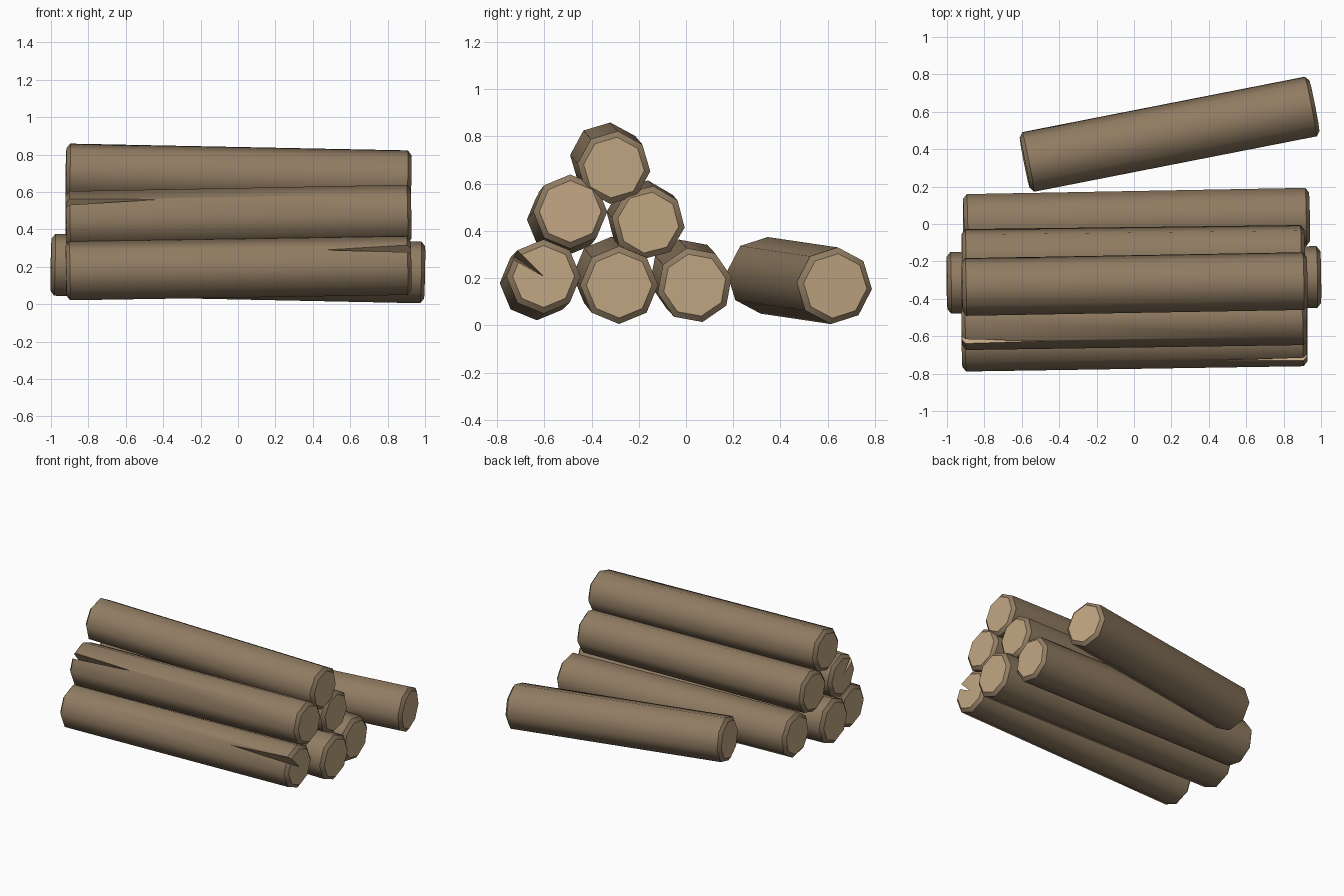
import bpy, bmesh, math
from mathutils import Vector

if "Cube" in bpy.data.objects:
    bpy.data.objects.remove(bpy.data.objects["Cube"])


def material(name, rgb):
    m = bpy.data.materials.new(name)
    m.diffuse_color = (*rgb, 1)
    m.use_nodes = True
    m.node_tree.nodes["Principled BSDF"].inputs["Base Color"].default_value = m.diffuse_color
    return m


BARK = material("brown bark", (0.28, 0.20, 0.122))
CUT = material("pale cut wood", (0.54, 0.385, 0.225))


def new_object(name, bm):
    bmesh.ops.recalc_face_normals(bm, faces=bm.faces)
    mesh = bpy.data.meshes.new(name)
    bm.to_mesh(mesh)
    bm.free()
    mesh.materials.append(BARK)
    mesh.materials.append(CUT)
    ob = bpy.data.objects.new(name, mesh)
    bpy.context.collection.objects.link(ob)
    return ob


def axes(a, b):
    d = (b - a).normalized()
    u = Vector((-d.y, d.x, 0)).normalized()
    return d, u, d.cross(u)


# eight-sided log with chamfered ends and pale end caps
def make_log(name, a, b, r, turn):
    a, b = Vector(a), Vector(b)
    d, u, v = axes(a, b)
    bm = bmesh.new()
    rings = []
    for c, rad in ((a, r - 0.026), (a + d * 0.02, r), (b - d * 0.02, r), (b, r - 0.026)):
        ring = []
        for i in range(8):
            t = math.radians(turn + 45 * i)
            ring.append(bm.verts.new(c + rad * (u * math.cos(t) + v * math.sin(t))))
        rings.append(ring)
    for p, q in zip(rings, rings[1:]):
        for i in range(8):
            j = (i + 1) % 8
            bm.faces.new((p[i], p[j], q[j], q[i]))
    for ring in (rings[0], rings[-1]):
        bm.faces.new(ring).material_index = 1
    return new_object(name, bm)


# drying split: a wedge cut that narrows to a point along the log
def cut_split(log, end, other, r, angle, length=0.5, spread=8):
    end, other = Vector(end), Vector(other)
    d, u, v = axes(*((end, other) if other.x > end.x else (other, end)))
    inward = (other - end).normalized()

    def radial(deg, k):
        t = math.radians(deg)
        return k * (u * math.cos(t) + v * math.sin(t))

    out = end - inward * 0.01
    pts = [out, out + radial(angle - spread, r * 1.3),
           out + radial(angle + spread, r * 1.3),
           end + inward * length + radial(angle, r * 1.02)]
    bm = bmesh.new()
    vs = [bm.verts.new(p) for p in pts]
    for tri in ((0, 1, 2), (0, 1, 3), (1, 2, 3), (2, 0, 3)):
        bm.faces.new([vs[i] for i in tri]).material_index = 1
    cutter = new_object("split_cutter", bm)
    cutter.hide_render = True
    mod = log.modifiers.new("split", 'BOOLEAN')
    mod.operation = 'DIFFERENCE'
    mod.solver = 'EXACT'
    mod.object = cutter
    bpy.context.view_layer.objects.active = log
    bpy.ops.object.modifier_apply(modifier=mod.name)
    bpy.data.objects.remove(cutter)


# smooth bark, sharp chamfers and cut faces
def shade(log):
    bm = bmesh.new()
    bm.from_mesh(log.data)
    for f in bm.faces:
        f.smooth = f.material_index == 0
    for e in bm.edges:
        mats = {f.material_index for f in e.link_faces}
        e.smooth = len(mats) == 1 and e.calc_face_angle(0) < math.radians(50)
    bm.to_mesh(log.data)
    bm.free()


# name, left end, right end, radius, turn of the octagon, (split end, split angle)
LOGS = [
    ("bottom_front_log", (-0.92, -0.632, 0.178), (0.925, -0.603, 0.207), 0.157, 0, ("right", 143)),
    ("bottom_middle_log", (-1.0, -0.315, 0.211), (0.998, -0.283, 0.17), 0.165, 0, None),
    ("bottom_back_log", (-0.912, 0.003, 0.207), (0.938, 0.037, 0.17), 0.16, 12, None),
    ("rolled_away_log", (-0.585, 0.328, 0.212), (0.965, 0.632, 0.167), 0.163, -5, None),
    ("second_front_log", (-0.92, -0.517, 0.447), (0.925, -0.49, 0.482), 0.157, 0, ("left", 138)),
    ("second_back_log", (-0.92, -0.182, 0.459), (0.912, -0.16, 0.435), 0.156, -8, None),
    ("top_log", (-0.92, -0.337, 0.705), (0.925, -0.305, 0.668), 0.155, -6, None),
]

for name, a, b, r, turn, split in LOGS:
    log = make_log(name, a, b, r, turn)
    if split:
        side, angle = split
        cut_split(log, *((b, a) if side == "right" else (a, b)), r, angle)
    shade(log)
